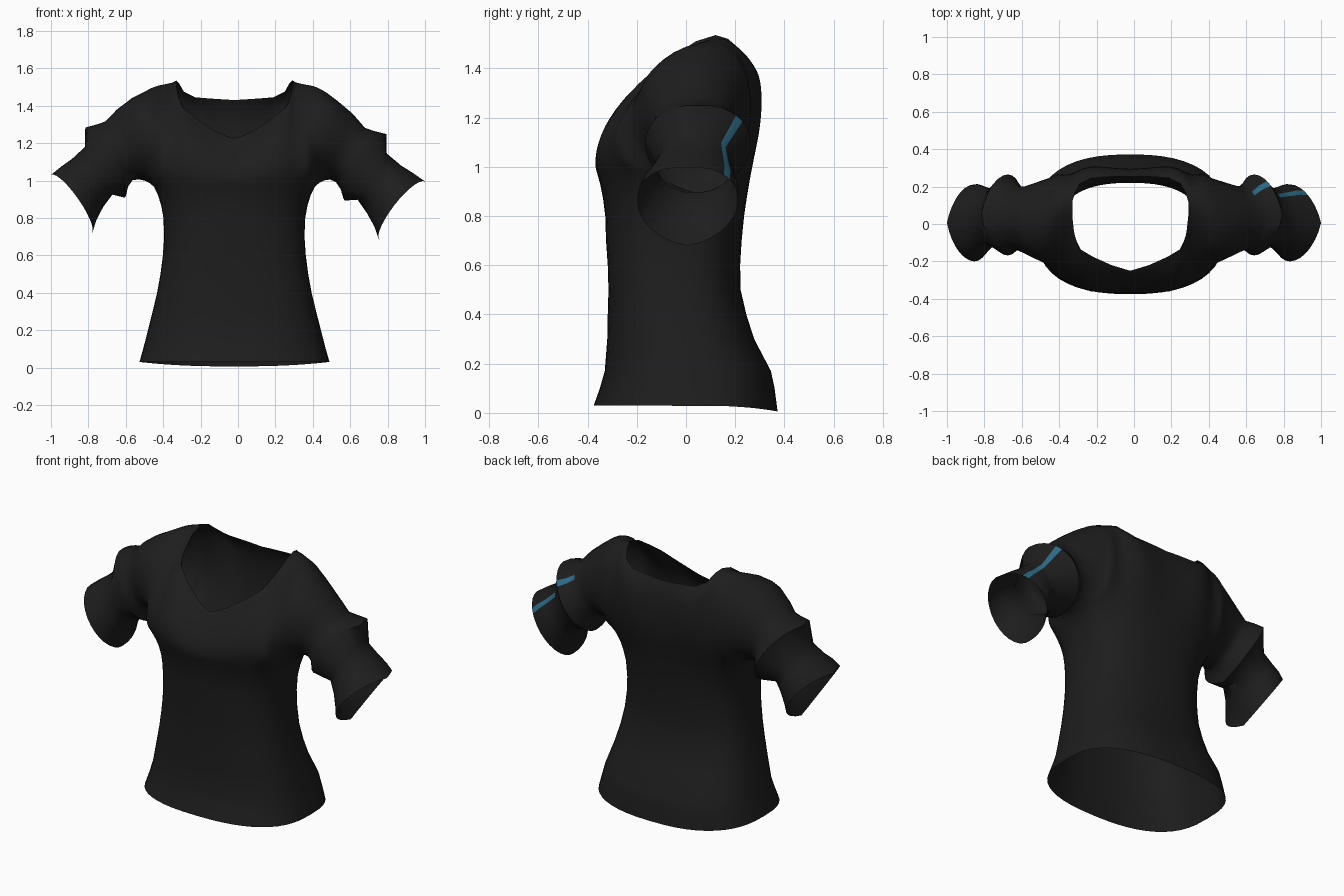
import bpy, bmesh, math
from mathutils import Vector

if "Cube" in bpy.data.objects:
    bpy.data.objects.remove(bpy.data.objects["Cube"])

COLS = 12            # columns from centre to side seam
NECK = 6             # column that reaches the shoulder point
T = sorted([k / 14 for k in range(15)] + [0.685, 0.745])   # steps hem-to-top / around sleeve
ARMPIT = 0.97

# torso profile: height, half width, front y, back y
BODY = [(0.02, .508, -.375, .372), (.10, .488, -.35, .36), (.17, .47, -.33, .345),
        (.30, .437, -.32, .277), (.40, .413, -.318, .245), (.50, .395, -.315, .222),
        (.60, .382, -.318, .22), (.70, .375, -.325, .226), (.80, .379, -.328, .236),
        (.87, .39, -.335, .247), (.925, .407, -.348, .256), (ARMPIT, .43, -.36, .263)]

# neckline from centre to shoulder point
NECK_EDGE = {
    -1: [(0, -.25, 1.22), (.10, -.22, 1.265), (.2, -.175, 1.33), (.275, -.13, 1.39),
         (.3, -.05, 1.45), (.31, .04, 1.51), (.31, .12, 1.535)],
    1: [(0, .255, 1.43), (.08, .255, 1.435), (.15, .25, 1.44), (.21, .245, 1.445),
        (.27, .215, 1.475), (.295, .17, 1.52), (.31, .12, 1.535)]}

# curve handles (y, z) at bottom and top, for centre, shoulder and side columns
HANDLES = {
    -1: [(-.03, .08, -.04, -.06), (-.12, .20, -.22, -.12), (-.36, -.02, -.26, -.02)],
    1: [(.03, .15, .05, -.12), (.10, .20, .16, -.03), (.33, -.02, .24, -.01)]}

# sleeve rings: top x,z  bottom x,z  front y, back y, pull of the sides toward the body
RINGS = [((.49, 1.475), (.455, .985), -.215, .24, 0),
         ((.55, 1.44), (.475, 1.0), -.185, .222, 0),
         ((.63, 1.38), (.51, 1.008), -.155, .20, 0),
         ((.695, 1.315), (.545, 1.002), -.138, .20, .02),
         ((.74, 1.30), (.572, .965), -.148, .235, .03),
         ((.805, 1.283), (.587, .908), -.168, .265, .045),
         ((.806, 1.18), (.655, .925), -.115, .185, -.02),
         ((.88, 1.115), (.705, .86), -.15, .20, .0),
         ((.94, 1.075), (.745, .785), -.185, .213, .02),
         ((1.0, 1.03), (.77, .715), -.2, .212, .05)]

bm = bmesh.new()


def place(p, mirror):
    """Mirror a point, with the slight lean of the body and the lower right sleeve."""
    x, y, z = p
    x *= mirror
    if x > .5:
        z -= .035 * min(1, (x - .5) / .2)
    return Vector((x - .02 * (1 - min(1, x * x) ** 2), y, z))


def grid(rows, mirror, rule=None):
    """Skin a table of points with quads."""
    vs = [[bm.verts.new(place(p, mirror)) for p in r] for r in rows]
    for i in range(len(vs) - 1):
        for j in range(len(vs[0]) - 1):
            f = bm.faces.new((vs[i][j], vs[i + 1][j], vs[i + 1][j + 1], vs[i][j + 1]))
            f.smooth = True
            if rule and rule(i, j):
                f.material_index = 1


def body_point(row, i, side):
    z, w, front, back = row
    a = math.pi / 2 * i / COLS
    mid = (front + back) / 2
    if z > .8:
        mid *= 1 - (z - .8) / .3
    depth = abs((front if side < 0 else back) - mid)
    c = max(0, math.cos(a)) if i < COLS else 0
    y = mid + side * depth * c ** .72
    if z < .05:                                   # hem dips at the back
        z = .03 - (.024 * c ** 2 if side > 0 else 0)
    return Vector((w * math.sin(a) ** .82, y, z))


def yoke_column(i, side):
    base = body_point(BODY[-1], i, side)
    if i <= NECK:
        top = Vector(NECK_EDGE[side][i])
        h0, h1, f = HANDLES[side][0], HANDLES[side][1], i / NECK
    else:
        f = (i - NECK) / (COLS - NECK)
        top = Vector((.31, .12, 1.535)).lerp(Vector((.435, .07, 1.502)), f)
        h0, h1 = HANDLES[side][1], HANDLES[side][2]
    h = [a + (b - a) * f for a, b in zip(h0, h1)]
    p1 = base.lerp(top, .33)
    p1.y, p1.z = base.y + h[0], base.z + h[1]
    p2 = base.lerp(top, .67)
    p2.y, p2.z = top.y + h[2], top.z + h[3]
    return [base * (1 - t) ** 3 + p1 * 3 * t * (1 - t) ** 2
            + p2 * 3 * t * t * (1 - t) + top * t ** 3 for t in T]


def sleeve_ring(ring, side):
    (tx, tz), (bx, bz), front, back, pull = ring
    top, bot = Vector((tx, 0, tz)), Vector((bx, 0, bz))
    pts = []
    for t in T:
        s = math.sin(math.pi * t)
        p = bot.lerp(top, (1 - math.cos(math.pi * t)) / 2)
        p += Vector((-.83, 0, .55)) * pull * s
        p.y = (front + back) / 2 + side * (back - front) / 2 * s
        pts.append(p)
    return pts


STRIPE = T.index(.685)
for mirror in (-1, 1):
    for side in (-1, 1):
        # torso panel
        grid([[body_point(r, i, side) for i in range(COLS + 1)] for r in BODY], mirror)
        # yoke from chest to neckline and shoulder
        cols = [yoke_column(i, side) for i in range(COLS + 1)]
        grid(cols, mirror)
        # sleeve with two flared ruffles, thin stripe on one of them
        striped = mirror > 0 and side > 0
        grid([cols[-1]] + [sleeve_ring(r, side) for r in RINGS], mirror,
             lambda i, j: striped and STRIPE <= j < T.index(.745) and i >= 4)

bmesh.ops.remove_doubles(bm, verts=bm.verts, dist=.0008)
bmesh.ops.recalc_face_normals(bm, faces=bm.faces)

# relax the cloth around chest and shoulders without shrinking it
soft = [v for v in bm.verts if not v.is_boundary and abs(v.co.x) < .56 and v.co.z > .86]
for k in range(40):
    step = .5 if k % 2 == 0 else -.51
    moves = []
    for v in soft:
        ring = [e.other_vert(v).co for e in v.link_edges]
        moves.append((sum(ring, Vector()) / len(ring) - v.co) * step)
    for v, m in zip(soft, moves):
        v.co += m

mesh = bpy.data.meshes.new("blouse")
bm.to_mesh(mesh)
bm.free()
for name, col in (("black_cloth", (.0125, .0125, .0125, 1)), ("blue_stripe", (.025, .14, .23, 1))):
    mat = bpy.data.materials.new(name)
    mat.diffuse_color = col
    mat.use_nodes = True
    mat.node_tree.nodes["Principled BSDF"].inputs["Base Color"].default_value = mat.diffuse_color
    mesh.materials.append(mat)

blouse = bpy.data.objects.new("blouse", mesh)
bpy.context.collection.objects.link(blouse)
bpy.context.view_layer.objects.active = blouse
blouse.select_set(True)
bpy.ops.object.shade_smooth_by_angle(angle=math.radians(60))
